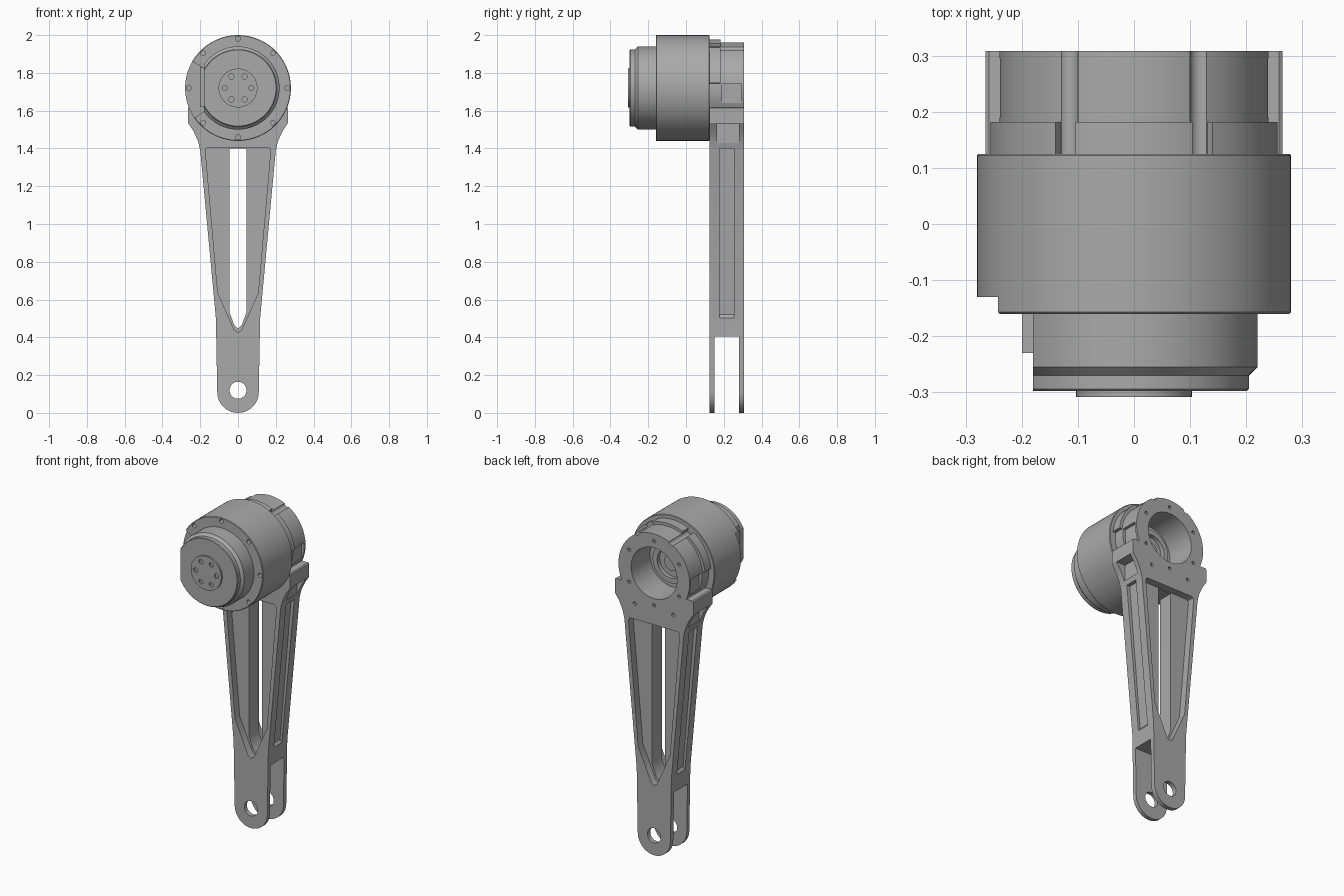
import bpy, bmesh
from math import sin, cos, pi, radians, sqrt
from mathutils import Vector

if "Cube" in bpy.data.objects:
    bpy.data.objects.remove(bpy.data.objects["Cube"])

AX = 1.72                      # height of the motor axis
grey = bpy.data.materials.new("machined grey")
grey.diffuse_color = (0.4, 0.4, 0.4, 1)
grey.use_nodes = True
grey.node_tree.nodes["Principled BSDF"].inputs["Base Color"].default_value = grey.diffuse_color


def finish(name, bm):
    bmesh.ops.remove_doubles(bm, verts=bm.verts, dist=1e-5)
    bmesh.ops.recalc_face_normals(bm, faces=bm.faces)
    me = bpy.data.meshes.new(name)
    bm.to_mesh(me)
    bm.free()
    me.materials.append(grey)
    ob = bpy.data.objects.new(name, me)
    bpy.context.collection.objects.link(ob)
    return ob


def slab(name, pts, y0, y1):
    """Extrude an (x, z) outline from y0 to y1."""
    bm = bmesh.new()
    f = bm.faces.new([bm.verts.new((x, y0, z)) for x, z in pts])
    r = bmesh.ops.extrude_face_region(bm, geom=[f])
    vs = [v for v in r["geom"] if isinstance(v, bmesh.types.BMVert)]
    bmesh.ops.translate(bm, verts=vs, vec=(0, y1 - y0, 0))
    return finish(name, bm)


def lathe(name, prof, seg=96):
    """Spin an (r, y) profile round the motor axis."""
    bm = bmesh.new()
    vs = [bm.verts.new((r, y, AX)) for r, y in prof]
    es = [bm.edges.new(p) for p in zip(vs, vs[1:])]
    bmesh.ops.spin(bm, geom=vs + es, cent=(0, 0, AX), axis=(0, 1, 0),
                   angle=2 * pi, steps=seg, use_duplicate=False)
    return finish(name, bm)


def arc(r, a0, a1, n, cx=0, cz=AX):
    return [(cx + r * cos(radians(a0 + (a1 - a0) * i / n)),
             cz + r * sin(radians(a0 + (a1 - a0) * i / n))) for i in range(n + 1)]


def disc(x, z, r, y0, y1, n=20):
    return slab("cutter", arc(r, 0, 360, n, x, z)[:-1], y0, y1)


def box(x0, x1, y0, y1, z0, z1):
    return slab("cutter", [(x0, z0), (x1, z0), (x1, z1), (x0, z1)], y0, y1)


def cut(ob, cutters):
    """Subtract the cutters, bake the result, remove the cutters."""
    for c in cutters:
        m = ob.modifiers.new("cut", 'BOOLEAN')
        m.operation, m.solver, m.object = 'DIFFERENCE', 'EXACT', c
    dg = bpy.context.evaluated_depsgraph_get()
    ob.data = bpy.data.meshes.new_from_object(ob.evaluated_get(dg))
    ob.modifiers.clear()
    for c in cutters:
        bpy.data.objects.remove(c)


def mirror(pts):
    """Close a right-hand outline with its left-hand mirror."""
    return pts + [(-x, z) for x, z in reversed(pts) if abs(x) > 1e-6]


def polar(r, deg):
    return r * cos(radians(deg)), AX + r * sin(radians(deg))


# Leg: lower lug, tapering shaft, shoulder and round head in one outline
right = [(0, 0)] + arc(.11, -80, 0, 9, 0, .11) + [
    (.117, .5), (.2, 1.39), (.212, 1.44), (.235, 1.49), (.265, 1.535),
    (.265, 1.615), (.258, 1.62)]
a = 90 - 24.6
right += arc(.24, -24.6, 90, 36)[:-1] + [(0, AX + .24)]
leg = slab("leg", mirror(right), .125, .308)

pocket = mirror([(0, .425), (.02, .44), (.107, .635), (.172, 1.385),
                 (.168, 1.4), (.158, 1.405)])
slot = mirror([(0, .445), (.02, .465), (.044, .53), (.044, 1.4)])
cutters = [
    box(-.4, .4, .15, .28, -.1, .405),                # fork gap
    disc(0, .12, .045, 0, .5, 40),                    # lug hole
    disc(0, AX, .155, 0, .5, 64),                     # open back of head
    slab("cutter", slot, 0, .5),                      # through slot
    slab("cutter", pocket, .1, .17),                  # front pocket
    slab("cutter", pocket, .263, .4),                 # back pocket
]
for s in (1, -1):
    groove = [(s * x, z) for x, z in
              [(.105, .52), (.18, 1.40), (.4, 1.40), (.4, .50), (.12, .50)]]
    cutters += [
        slab("cutter", groove, .178, .255),           # side groove
        box(*sorted((s * .203, s * .4)), .165, .28, 1.43, 1.532),
        box(*sorted((s * .222, s * .4)), .19, .295, 1.64, 1.74),
        disc(*polar(.25, 90 - s * 28.5), .02, .1, .4),  # head flutes
        disc(s * .13, 1.5, .011, .295, .4),
    ]
cutters += [disc(*polar(.195, 30 + 60 * i), .01, .295, .4, 12) for i in range(6)]
cut(leg, cutters)

# Raised clamp tabs between head and motor
for nm, a0, a1 in (("top", 66, 114), ("right", 6, 57), ("left", 123, 174)):
    slab(nm + "_clamp_tab", arc(.257, a0, a1, 20) + arc(.2, a1, a0, 20), .12, .182)

# Motor housing with connector notch and flange screw holes
housing = lathe("motor_housing", [(0, .125), (.277, .125), (.28, .122),
                                  (.28, -.157), (.277, -.16), (0, -.16)], 128)
cut(housing, [slab("cutter", [(-.1, 1.78), (-.4, 1.95), (-.4, 1.45), (-.1, 1.65)],
                   -.3, -.13)]
    + [disc(*polar(.26, 45 * i), .013, -.2, -.115, 16) for i in range(8)])

# Gearbox cap, flattened on the left
cap = lathe("gearbox_cap", [(0, -.12), (.22, -.12), (.22, -.255), (.205, -.27),
                            (.205, -.294), (.201, -.298), (0, -.298)])
cut(cap, [box(-.5, -.18, -.5, 0, 1, 2.5)])
slab("connector_plate", [(-.2, 1.62), (-.175, 1.62), (-.175, 1.83), (-.2, 1.83)],
     -.23, -.125)

# Output disc with six screw holes
output = lathe("output_disc", [(0, -.29), (.103, -.29), (.103, -.308), (0, -.308)], 64)
cut(output, [disc(*polar(.07, 60 * i), .014, -.4, -.296, 16) for i in range(6)])

# Rings seen through the open back of the head
lathe("rear_bearing_ring", [(.09, .12), (.09, .15), (.12, .15), (.12, .12)], 64)
lathe("rear_hub", [(0, .12), (0, .14), (.05, .14), (.05, .12)], 48)

for ob in list(bpy.context.scene.objects):
    bpy.ops.object.select_all(action='DESELECT')
    ob.select_set(True)
    bpy.context.view_layer.objects.active = ob
    bpy.ops.object.shade_smooth_by_angle(angle=radians(30))
